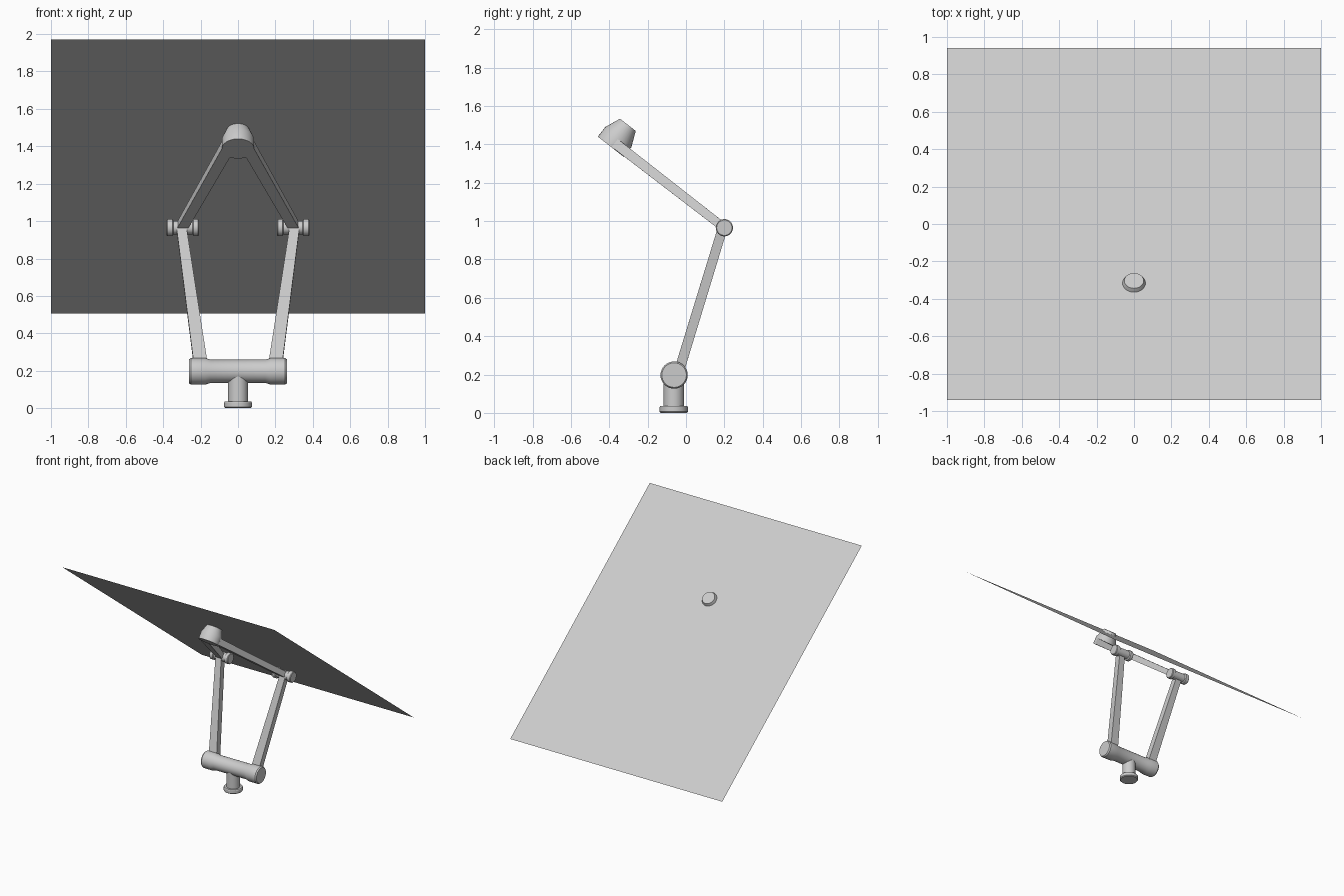
import bpy, bmesh
from mathutils import Vector

if "Cube" in bpy.data.objects:
    bpy.data.objects.remove(bpy.data.objects["Cube"])

X, Z = Vector((1, 0, 0)), Vector((0, 0, 1))
PANEL_N = Vector((0, 0.615, 0.788))   # normal of the tilted panel
SIDES = 32


def finish(name, bm, smooth=False, mirror=False):
    bmesh.ops.recalc_face_normals(bm, faces=bm.faces)
    me = bpy.data.meshes.new(name)
    bm.to_mesh(me)
    bm.free()
    ob = bpy.data.objects.new(name, me)
    bpy.context.collection.objects.link(ob)
    if mirror:
        ob.modifiers.new("mirror", 'MIRROR')
    if smooth:
        bpy.ops.object.select_all(action='DESELECT')
        ob.select_set(True)
        bpy.context.view_layer.objects.active = ob
        bpy.ops.object.shade_smooth_by_angle(angle=0.5)
    return ob


def turned(name, origin, axis, profile, mirror=False):
    """Solid of revolution from (distance along axis, radius) pairs."""
    bm = bmesh.new()
    rot = Z.rotation_difference(axis).to_matrix()
    rings = []
    for d, r in profile:
        ring = bmesh.ops.create_circle(bm, segments=SIDES, radius=r)['verts']
        for v in ring:
            v.co = Vector(origin) + rot @ (v.co + Z * d)
        rings.append(ring)
    for a, b in zip(rings, rings[1:]):
        for i in range(SIDES):
            j = (i + 1) % SIDES
            bm.faces.new((a[i], a[j], b[j], b[i]))
    bm.faces.new(rings[0])
    bm.faces.new(rings[-1])
    return finish(name, bm, True, mirror)


def beam(name, start, end, side, size_start, size_end):
    """Tapered square bar, mirrored to the other side."""
    a, b = Vector(start), Vector(end)
    d = (b - a).normalized()
    n = d.cross(side).normalized()
    s = n.cross(d)
    bm = bmesh.new()
    ends = []
    for p, (w, t) in ((a, size_start), (b, size_end)):
        ends.append([bm.verts.new(p + s * w / 2 * i + n * t / 2 * j)
                     for i, j in ((-1, -1), (1, -1), (1, 1), (-1, 1))])
    for ring in ends:
        bm.faces.new(ring)
    for i in range(4):
        j = (i + 1) % 4
        bm.faces.new((ends[0][i], ends[0][j], ends[1][j], ends[1][i]))
    return finish(name, bm, mirror=True)


# Foot and post
turned("base_post", (0, -0.064, 0), Z,
       [(0, 0.068), (0.006, 0.074), (0.03, 0.074), (0.036, 0.07),
        (0.036, 0.053), (0.19, 0.053)])

# Shoulder tube with enlarged end caps
half = [(0.145, 0.062), (0.175, 0.071), (0.252, 0.071), (0.262, 0.064)]
turned("shoulder_tube", (0, -0.062, 0.197), X,
       [(-d, r) for d, r in reversed(half)] + half)

# Lower arms
beam("lower_arm", (0.195, -0.042, 0.2), (0.302, 0.19, 0.96), X,
     (0.074, 0.052), (0.053, 0.05))

# Elbow pins with two end discs each
turned("elbow", (0, 0.2, 0.965), X,
       [(0.208, 0.04), (0.213, 0.045), (0.238, 0.045), (0.243, 0.036),
        (0.345, 0.036), (0.35, 0.045), (0.378, 0.045), (0.383, 0.04)], mirror=True)

# Upper arms, lying parallel to the panel
hub = Vector((0, -0.392, 1.387))
mid = hub + PANEL_N * 0.028
beam("upper_arm", (0.302, 0.195, 0.968), mid + Vector((0.055, 0.012, -0.009)),
     PANEL_N.cross(Vector((0.47, 1, -0.78))), (0.055, 0.045), (0.066, 0.052))

# Tapered hub that pokes through the panel
turned("panel_hub", hub, PANEL_N, [(0, 0.086), (0.064, 0.086), (0.145, 0.052)])

# Thin tilted panel
bm = bmesh.new()
bm.faces.new([bm.verts.new(p) for p in ((-1, -0.94, 1.97), (1, -0.94, 1.97),
                                        (1, 0.94, 0.505), (-1, 0.94, 0.505))])
panel = finish("panel", bm)
if panel.data.polygons[0].normal.z < 0:
    panel.data.flip_normals()
